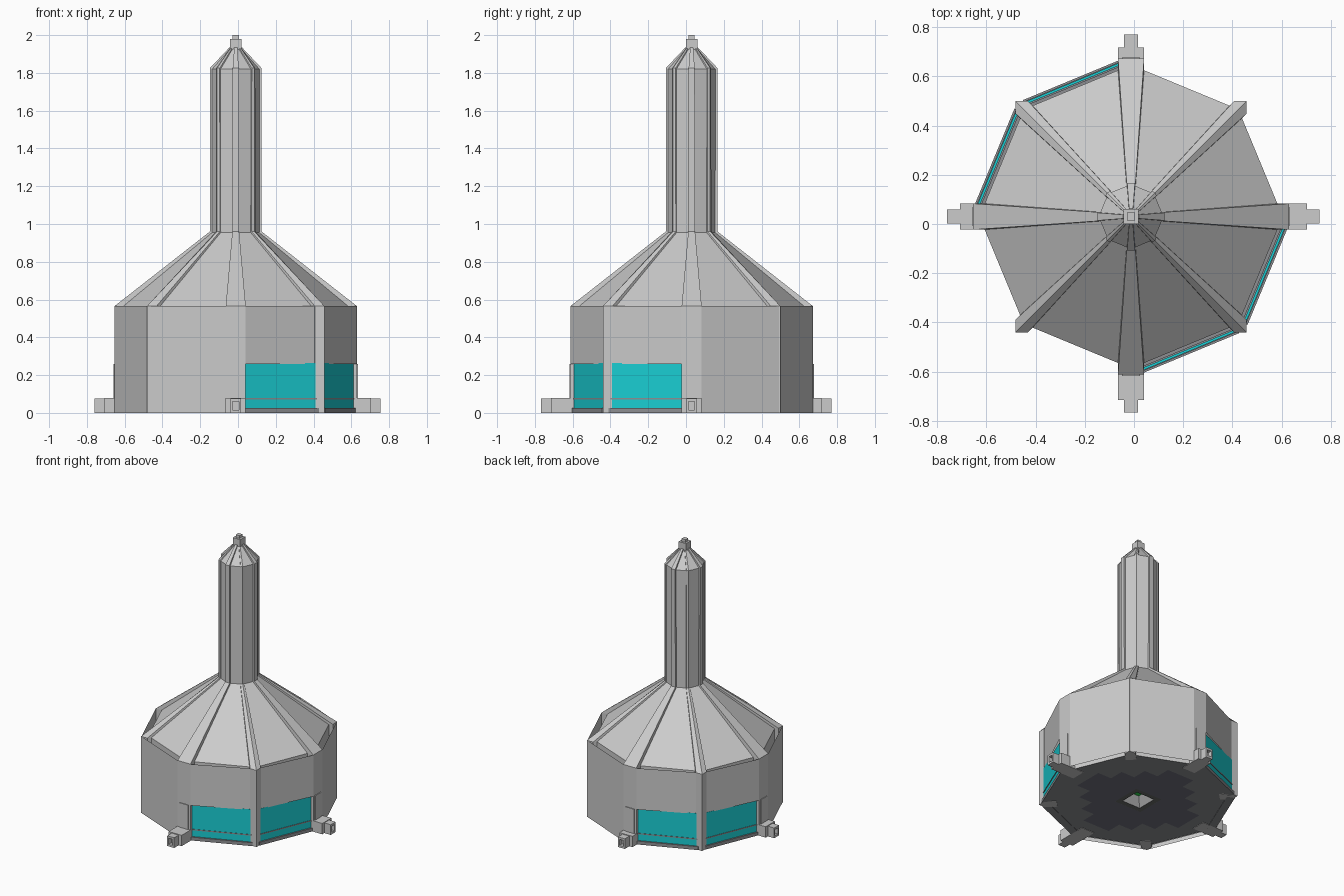
import bpy, bmesh
from math import pi, sin, cos, radians
from mathutils import Matrix, Vector

if "Cube" in bpy.data.objects:
    bpy.data.objects.remove(bpy.data.objects["Cube"])

CX, CY = -0.012, 0.03          # tower axis
AXIS = Matrix.Translation((CX, CY, 0))


def material(name, color):
    m = bpy.data.materials.new(name)
    m.diffuse_color = (*color, 1)
    m.use_nodes = True
    m.node_tree.nodes["Principled BSDF"].inputs["Base Color"].default_value = m.diffuse_color
    return m


CYAN = material("cyan_glass", (0.01, 0.62, 0.66))
FLOOR = material("floor_dark", (0.27, 0.275, 0.29))
PATTERN = material("pattern_blue_grey", (0.16, 0.165, 0.21))
GREEN = material("green_light", (0.03, 0.7, 0.08))
DARK = material("frame_dark", (0.14, 0.145, 0.14))


def finish(name, bm, mat=None, recalc=True):
    if recalc:
        bmesh.ops.recalc_face_normals(bm, faces=bm.faces)
    me = bpy.data.meshes.new(name)
    bm.to_mesh(me)
    bm.free()
    ob = bpy.data.objects.new(name, me)
    bpy.context.collection.objects.link(ob)
    if mat:
        me.materials.append(mat)
    return ob


def loft(bm, rings, xf=AXIS, cap0=True, cap1=True):
    """Skin a list of equal-length point rings."""
    vs = [[bm.verts.new(xf @ Vector(p)) for p in r] for r in rings]
    n = len(rings[0])
    for a, b in zip(vs, vs[1:]):
        for i in range(n):
            j = (i + 1) % n
            bm.faces.new((a[i], a[j], b[j], b[i]))
    if cap0:
        bm.faces.new(vs[0][::-1])
    if cap1:
        bm.faces.new(vs[-1])


def ngon(r, z, n=8):
    return [(r * cos(2 * pi * i / n), r * sin(2 * pi * i / n), z) for i in range(n)]


def square(h, z):
    return [(-h, -h, z), (h, -h, z), (h, h, z), (-h, h, z)]


def box(bm, x0, x1, y0, y1, z0, z1, xf=AXIS):
    loft(bm, [[(x0, y0, z), (x1, y0, z), (x1, y1, z), (x0, y1, z)] for z in (z0, z1)], xf)


def turned(angle):
    return AXIS @ Matrix.Rotation(radians(angle), 4, 'Z')


# Main shell: octagonal wall, roof, chimney and chimney cone
bm = bmesh.new()
loft(bm, [ngon(r, z) for r, z in ((.617, 0), (.617, .565), (.132, .955), (.132, 1.82), (.031, 1.93))], cap0=False)
finish("tower_shell", bm)

# Finial blocks on the cone
bm = bmesh.new()
box(bm, -.03, .03, -.03, .03, 1.925, 1.98)
box(bm, -.016, .016, -.016, .016, 1.98, 2.0)
finish("finial", bm)

# Ribs running up wall, roof, chimney and cone: (z, radius, half width, depth, nose)
STRAIGHT = [(0, .642, .053, .12), (.565, .642, .053, .12), (.96, .137, .018, .1),
            (1.825, .137, .016, .1), (1.935, .033, .008, .025)]
CORNER = [(0, .665, .036, .12, .036), (.565, .665, .036, .12, .036), (.96, .139, .014, .1, .006),
          (1.825, .139, .013, .1, .006), (1.935, .034, .007, .025, .003)]
bm = bmesh.new()
for a in (0, 90, 180, 270):
    loft(bm, [[(r - d, -w, z), (r, -w, z), (r, w, z), (r - d, w, z)] for z, r, w, d in STRAIGHT], turned(a))
finish("axis_ribs", bm)
bm = bmesh.new()
for a in (45, 135, 225, 315):
    loft(bm, [[(r - d, -w, z), (r - n, -w, z), (r, 0, z), (r - n, w, z), (r - d, w, z)]
              for z, r, w, d, n in CORNER], turned(a))
finish("corner_ribs", bm)

# Outer wall sheets spanning rib to rib, shortened above the windows
bm = bmesh.new()
for a in (0, 90, 180, 270):
    for s in (-1, 1):
        windowed = (a, s) in ((0, -1), (270, 1), (90, 1), (180, -1))
        z0 = .26 if windowed else 0
        ex, ey = (.468, .42) if windowed else (.469, .466)
        p = [(.642, .053 * s, z0), (ex, ey * s, z0), (ex, ey * s, .565), (.642, .053 * s, .565)]
        bm.faces.new([bm.verts.new(turned(a) @ Vector(q)) for q in p[::s]])
finish("wall_sheets", bm, recalc=False)

# Feet: wide block, narrow hollow-ended tip, and upright block on the rib
bm = bmesh.new()
for a, tip in ((0, .767), (90, .74), (180, .748), (270, .797)):
    xf = turned(a)
    box(bm, .58, tip - .052, -.053, .053, 0, .08, xf)
    box(bm, .62, .647, -.037, .037, .08, .26, xf)
    x0, x1 = tip - .06, tip
    outer = [(-.028, 0), (.028, 0), (.028, .075), (-.028, .075)]
    inner = [(-.016, .015), (.016, .015), (.016, .06), (-.016, .06)]
    loft(bm, [[(x, y, z) for y, z in ring] for x, ring in
              ((x0, outer), (x1, outer), (x1, inner), (x1 - .03, inner))], xf)
finish("feet", bm)

# Windows on the front-right and back-left sides, with sill and dividing bar
glass, sill, bar = bmesh.new(), bmesh.new(), bmesh.new()
for a in (-22.5, -67.5, 112.5, 157.5):
    xf = turned(a)
    box(glass, .586, .596, -.22, .22, .02, .265, xf)
    box(sill, .55, .606, -.225, .225, 0, .025, xf)
    box(bar, .58, .599, -.22, .22, .072, .08, xf)
finish("window_glass", glass, CYAN)
finish("window_sills", sill, FLOOR)
finish("window_bars", bar, FLOOR)

# Floor plate with a square opening
bm = bmesh.new()
loft(bm, [ngon(.612, .003), ngon(.612, .07)])
floor = finish("floor_plate", bm, FLOOR)
bm = bmesh.new()
loft(bm, [square(.11, -.02), square(.11, .1)])
cutter = finish("floor_cutter", bm)
cutter.hide_render = True
cutter.hide_viewport = True
mod = floor.modifiers.new("opening", 'BOOLEAN')
mod.operation = 'DIFFERENCE'
mod.solver = 'EXACT'
mod.object = cutter

# Stepped tile pattern under the floor
bm = bmesh.new()
C = .11
for i in range(-4, 4):
    for j in range(-4, 4):
        u, v = abs(i + .5), abs(j + .5)
        if u + v <= 4 and max(u, v) > 1:
            x, y = i * C, j * C
            bm.faces.new([bm.verts.new(AXIS @ Vector(p)) for p in
                          ((x, y, 0), (x, y + C, 0), (x + C, y + C, 0), (x + C, y, 0))])
bmesh.ops.remove_doubles(bm, verts=bm.verts, dist=1e-4)
bmesh.ops.dissolve_limit(bm, angle_limit=.01, verts=bm.verts, edges=bm.edges)
finish("floor_pattern", bm, PATTERN, recalc=False)

# Recessed vent: dark frame, sloped sides, green light
bm = bmesh.new()
loft(bm, [square(.112, .002), square(.075, .002)], cap0=False, cap1=False)
bmesh.ops.reverse_faces(bm, faces=bm.faces)
for f in bm.faces:
    f.normal_update()
    if f.normal.z > 0:
        f.normal_flip()
finish("vent_frame", bm, DARK, recalc=False)
bm = bmesh.new()
loft(bm, [square(.075, .002), square(.025, .055)], cap0=False, cap1=False)
bmesh.ops.reverse_faces(bm, faces=bm.faces)
finish("vent_sides", bm, recalc=False)
bm = bmesh.new()
box(bm, -.025, .025, -.025, .025, .054, .065)
finish("vent_light", bm, GREEN)
